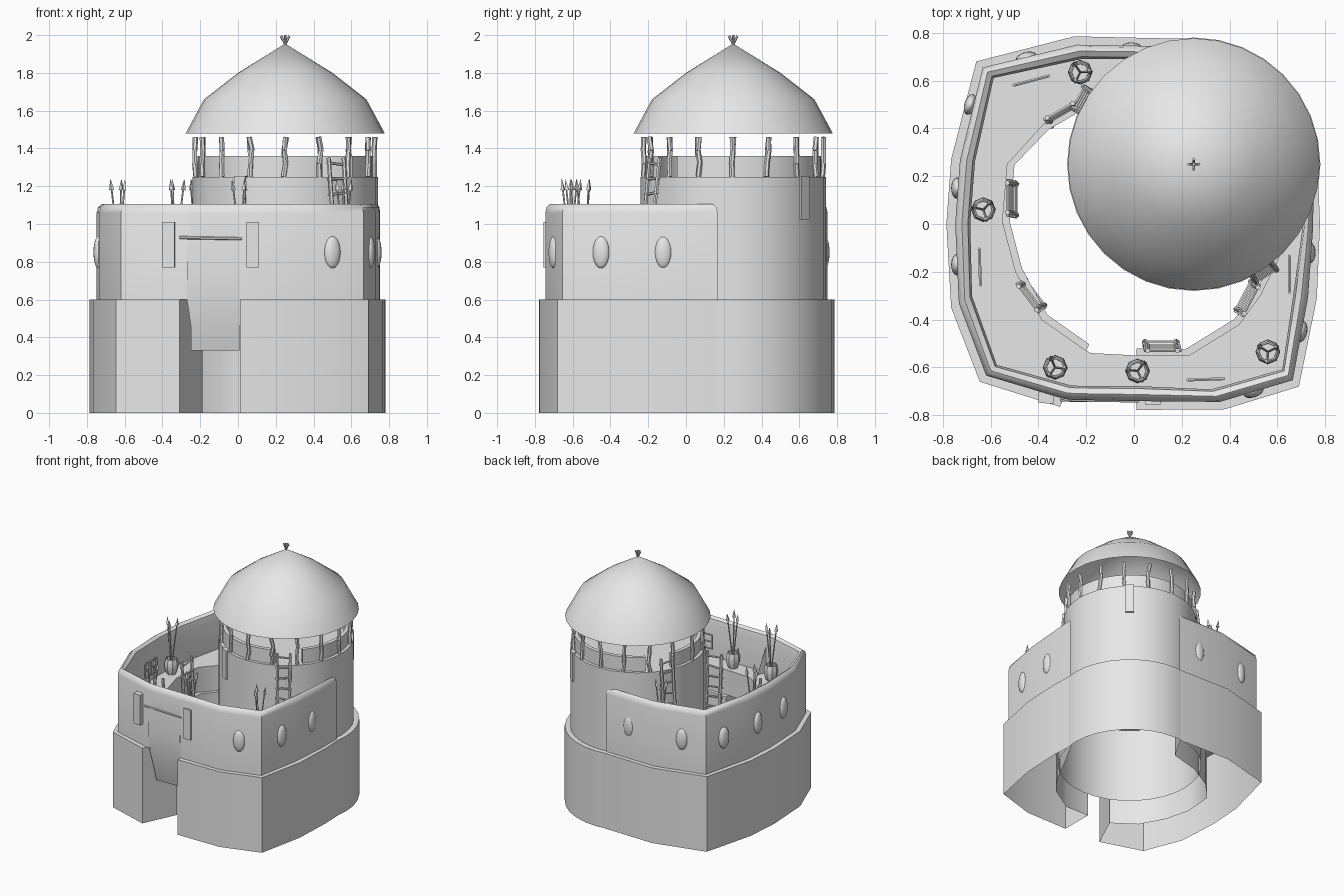
import bpy, bmesh, math, random
from mathutils import Vector, Matrix

random.seed(4)
cube = bpy.data.objects.get("Cube")
if cube:
    bpy.data.objects.remove(cube)

stone = bpy.data.materials.new("pale_grey")
stone.use_nodes = True
grey = (0.8, 0.8, 0.8, 1)
stone.diffuse_color = grey
stone.node_tree.nodes["Principled BSDF"].inputs["Base Color"].default_value = grey

TOWER = Vector((0.25, 0.25, 0))
DECK = 0.8


def make(name, bm, angle=40):
    bmesh.ops.recalc_face_normals(bm, faces=bm.faces)
    mesh = bpy.data.meshes.new(name)
    bm.to_mesh(mesh)
    bm.free()
    mesh.materials.append(stone)
    ob = bpy.data.objects.new(name, mesh)
    bpy.context.collection.objects.link(ob)
    bpy.ops.object.select_all(action="DESELECT")
    ob.select_set(True)
    bpy.context.view_layer.objects.active = ob
    bpy.ops.object.shade_smooth_by_angle(angle=math.radians(angle))
    return ob


def polar(deg, r, z=0.0):
    a = math.radians(deg)
    return TOWER + Vector((math.cos(a) * r, math.sin(a) * r, z))


def stick(bm, points, r, tip=None, sides=6):
    """Chain of straight rods through the points."""
    for a, b in zip(points, points[1:]):
        a, b = Vector(a), Vector(b)
        rot = (b - a).to_track_quat("Z", "Y").to_matrix().to_4x4()
        bmesh.ops.create_cone(bm, cap_ends=True, segments=sides, radius1=r,
                              radius2=r if tip is None else tip, depth=(b - a).length,
                              matrix=Matrix.Translation((a + b) / 2) @ rot)


def box(bm, centre, size, deg=0):
    bmesh.ops.create_cube(bm, size=1, matrix=Matrix.Translation(centre)
                          @ Matrix.Rotation(math.radians(deg), 4, "Z")
                          @ Matrix.Diagonal((*size, 1)))


def loft(bm, rows, closed=False, caps=False):
    rings = [[bm.verts.new(p) for p in row] for row in rows]
    pairs = list(zip(rings, rings[1:])) + ([(rings[-1], rings[0])] if closed else [])
    for a, b in pairs:
        for i in range(len(a) - 1):
            bm.faces.new((a[i], a[i + 1], b[i + 1], b[i]))
    if caps:
        bm.faces.new(rings[0])
        bm.faces.new(rings[-1])


def lathe(name, profile, n=32, centre=TOWER, bm=None):
    own = bm is None
    bm = bm or bmesh.new()
    rows = [[centre + Vector((r * math.cos(t), r * math.sin(t), z)) for r, z in profile]
            for t in (2 * math.pi * k / n for k in range(n))]
    loft(bm, rows, closed=True)
    if own:
        bmesh.ops.remove_doubles(bm, verts=bm.verts, dist=1e-5)
        make(name, bm)


# curved wall, as paired outer and inner plan points
OUTER = [(.2, .775), (-.25, .785), (-.66, .68), (-.765, .27), (-.785, 0), (-.765, -.35),
         (-.645, -.66), (-.31, -.765), (-.27, -.77), (.01, -.778), (.38, -.775),
         (.69, -.68), (.765, -.31), (.778, 0), (.77, .2)]
INNER = [(.1, .6), (-.165, .54), (-.38, .415), (-.53, .25), (-.55, .01), (-.495, -.2),
         (-.385, -.4), (-.2, -.53), (-.18, -.54), (.01, -.55), (.23, -.55),
         (.44, -.42), (.53, -.295), (.61, -.13), (.66, 0)]


def wall(name, first, last, section):
    rows = []
    for o, i in list(zip(OUTER, INNER))[first:last + 1]:
        o, i = Vector(o), Vector(i)
        length, d = (i - o).length, (i - o).normalized()
        rows.append([(*(o + d * (s if s < .5 else s - 1 + length)), z) for s, z in section])
    bm = bmesh.new()
    loft(bm, rows, caps=True)
    make(name, bm)


# section offsets: from the outer face, or from the inner edge when near 1
lower = [(0, 0), (0, .6), (1.03, .6), (1.03, 0)]
rim = [(.037, 1.06), (.045, 1.09), (.065, 1.105), (.09, 1.09), (.1, 1.04),
       (.1, DECK), (1, DECK), (1, .6)]
wall("lower_wall_right", 0, 7, lower)
wall("lower_wall_left", 9, 14, lower)
wall("upper_wall_right", 0, 8, [(.037, .6)] + rim)
wall("wall_over_door", 8, 9, [(.037, .92)] + rim)
wall("upper_wall_left", 9, 14, [(.037, .6)] + rim)

# tower and roof
lathe("tower", [(.53, 0), (.53, .6), (.49, .6), (.49, 1.25), (0, 1.25)])
lathe("roof", [(.527, 1.48), (.43, 1.66), (.25, 1.8), (0, 1.955)])

# tower parapet, open where the two ladders arrive
bm = bmesh.new()
for start, end in ((-40, 132), (157, 295)):
    rows = []
    for k in range(19):
        a = start + (end - start) * k / 18
        rows.append([polar(a, r, z) for r, z in
                     ((.465, 1.25), (.465, 1.36), (.435, 1.36), (.435, 1.25))])
    loft(bm, rows, caps=True)
make("tower_parapet", bm)

# crooked roof posts
bm = bmesh.new()
for k in range(16):
    a = k * 22.5
    w = [random.uniform(-1.2, 1.2) for _ in range(4)]
    stick(bm, [polar(a + w[j], .475 + .004 * w[j - 1], 1.25 + .07 * j) for j in range(4)], .014)
make("roof_posts", bm)

# finial of short crossed sticks
bm = bmesh.new()
for k in range(4):
    stick(bm, [polar(k * 90 + 180, .012, 1.93), polar(k * 90, .022, 1.995)], .007)
stick(bm, [polar(0, 0, 1.93), polar(0, 0, 2)], .007)
make("roof_finial", bm)

# hanging door curtain
bm = bmesh.new()
rows = []
for x in (-.27, -.18, -.08, .01):
    curve = ((-.735, .92), (-.745, .75), (-.735, .6), (-.71, .45), (-.675, .33))
    rows.append([(x * (.92 + .08 * (z > .5)), y, z) for y, z in curve])
loft(bm, rows)
make("door_curtain", bm, 60)
bm = bmesh.new()
stick(bm, [(-.31, -.735, .928), (.02, -.74, .922)], .008)
make("door_rail", bm)

# upright panels on the wall and on the tower
bm = bmesh.new()
box(bm, (-.3675, -.725, .89), (.065, .05, .24), -5)
box(bm, (.0775, -.735, .89), (.065, .04, .24))
for a in (50, -119):
    box(bm, polar(a, .485, 1.14), (.03, .065, .23), a)
make("upright_panels", bm)

# oval shields round the upper wall
bm = bmesh.new()
for x, y, a in ((.5, -.7, -70), (.7, -.45, -12), (.735, -.12, 0), (-.74, -.17, 180),
                (-.74, .15, 180), (-.685, .5, 163), (-.45, .695, 105), (-.01, .735, 88)):
    bmesh.ops.create_uvsphere(bm, u_segments=16, v_segments=10, radius=1,
                              matrix=Matrix.Translation((x, y, .85))
                              @ Matrix.Rotation(math.radians(a), 4, "Z")
                              @ Matrix.Diagonal((.025, .045, .085, 1)))
make("oval_shields", bm)


# ladders
def ladder(bm, foot, top, deg, width):
    foot, top = Vector(foot), Vector(top)
    side = Vector((math.cos(math.radians(deg)), math.sin(math.radians(deg)), 0)) * width / 2
    for s in (-1, 1):
        bend = foot.lerp(top, .5) + side * s * .9
        stick(bm, [foot + side * s, bend, top + side * s * .95], .011)
    n = int((top - foot).length / .075)
    for k in range(n):
        mid = foot.lerp(top, (k + .6) / n)
        tilt = Vector((0, 0, random.uniform(-.012, .012)))
        stick(bm, [mid - side * 1.2 - tilt, mid + side * 1.2 + tilt], .008)


bm = bmesh.new()
for a in (-57, 150):
    ladder(bm, polar(a, .56, DECK), polar(a, .495, 1.35), a + 90, .1)
for x, y, a in ((-.53, .11, 90), (-.445, -.31, -53), (-.31, .475, 30), (.12, -.53, 0),
                (.49, -.32, 62)):
    inward = (Vector((0, 0)) - Vector((x, y))).normalized() * .04
    ladder(bm, (x + inward.x, y + inward.y, .3), (x, y, .92), a, .13)
make("ladders", bm)

# pots holding spears
pots, spears = bmesh.new(), bmesh.new()
for x, y in ((-.33, -.6), (.015, -.615), (.56, -.535), (-.63, .06), (-.225, .635)):
    lathe("", [(.035, DECK), (.052, DECK + .05), (.05, DECK + .09), (.042, DECK + .12),
               (.036, DECK + .12), (.036, DECK + .04)], 8, Vector((x, y, 0)), pots)
    turn = random.uniform(0, 2)
    for k in range(3):
        t = turn + k * 2.09
        d = Vector((math.cos(t), math.sin(t), 0))
        base = Vector((x, y, DECK + .05))
        neck = base + d * .04 + Vector((0, 0, .33))
        stick(spears, [base, neck], .005, sides=5)
        stick(spears, [neck, neck + d * .007 + Vector((0, 0, .06))], .014, 0, 4)
make("pots", pots)
make("spears", spears)

# lattice racks against the inside of the parapet
bm = bmesh.new()
for x, y, a in ((-.43, .6, 15), (-.645, -.18, 92), (.3, -.65, 2), (.65, -.21, 90)):
    u = Vector((math.cos(math.radians(a)), math.sin(math.radians(a)), 0)) * .075
    c = Vector((x, y, .93))
    for k in (-1, 0, 1):
        up = Vector((0, 0, .055))
        stick(bm, [c + u * k - up, c + u * k + up], .007)
        stick(bm, [c - u + up * k, c + u + up * k], .007)
make("lattice_racks", bm)
